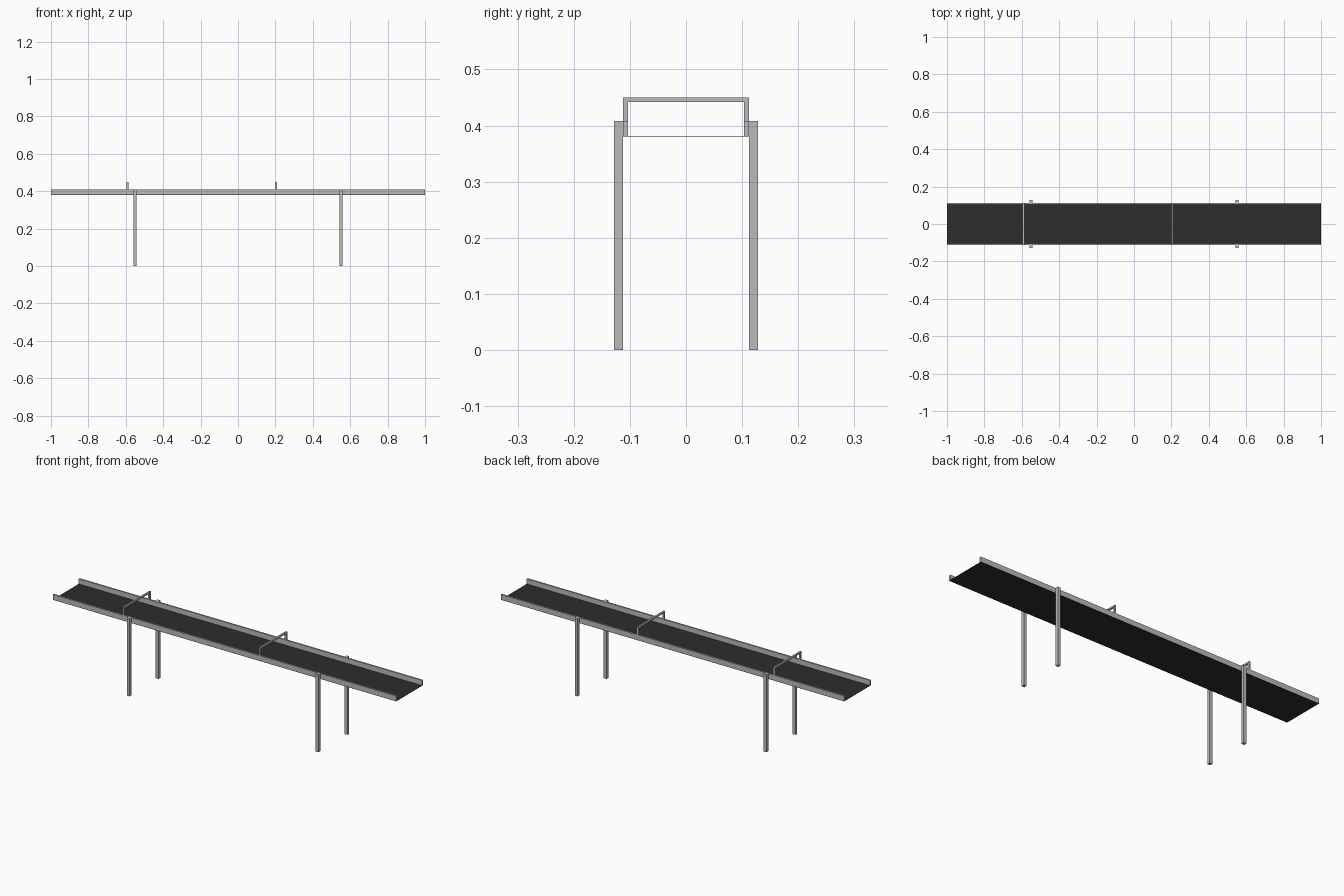
import bpy

cube = bpy.data.objects.get("Cube")
if cube:
    bpy.data.objects.remove(cube, do_unlink=True)


def make_material(name, value):
    mat = bpy.data.materials.new(name)
    mat.use_nodes = True
    colour = (value, value, value, 1.0)
    mat.diffuse_color = colour
    mat.node_tree.nodes["Principled BSDF"].inputs["Base Color"].default_value = colour
    return mat


metal = make_material("grey metal", 0.50)
rubber = make_material("black rubber", 0.026)


def box(name, x, y, z, mat):
    """Box spanning the (min, max) ranges x, y and z."""
    bpy.ops.mesh.primitive_cube_add(size=1, location=[(a + b) / 2 for a, b in (x, y, z)])
    obj = bpy.context.object
    obj.name = name
    obj.scale = [b - a for a, b in (x, y, z)]
    bpy.ops.object.transform_apply(location=False, rotation=False, scale=True)
    obj.data.materials.append(mat)
    return obj


BELT_BOTTOM, BELT_TOP, RAIL_TOP, ARCH_TOP = 0.3800, 0.3815, 0.408, 0.450
INNER, OUTER, LEG_OUTER = 0.103, 0.112, 0.128
BAR = 0.008

# Belt
box("belt", (-1, 1), (-OUTER, OUTER), (BELT_BOTTOM, BELT_TOP), rubber)

# Side rails and legs, front and back
for side, sign in (("front", -1), ("back", 1)):
    rail_y = sorted((sign * INNER, sign * OUTER))
    leg_y = sorted((sign * OUTER, sign * LEG_OUTER))
    box(f"{side}_rail", (-1, 1), rail_y, (BELT_TOP, RAIL_TOP), metal)
    for end, x in (("right", -0.55), ("left", 0.55)):
        box(f"{side}_{end}_leg", (x - 0.008, x + 0.008), leg_y, (0, RAIL_TOP), metal)

# Arches over the belt, standing on the rails
for end, x in (("right", -0.591), ("left", 0.204)):
    xs = (x - 0.0045, x + 0.0045)
    for side, sign in (("front", -1), ("back", 1)):
        post_y = sorted((sign * INNER, sign * OUTER))
        box(f"{end}_arch_{side}_post", xs, post_y, (RAIL_TOP, ARCH_TOP - BAR), metal)
    box(f"{end}_arch_bar", xs, (-OUTER, OUTER), (ARCH_TOP - BAR, ARCH_TOP), metal)
